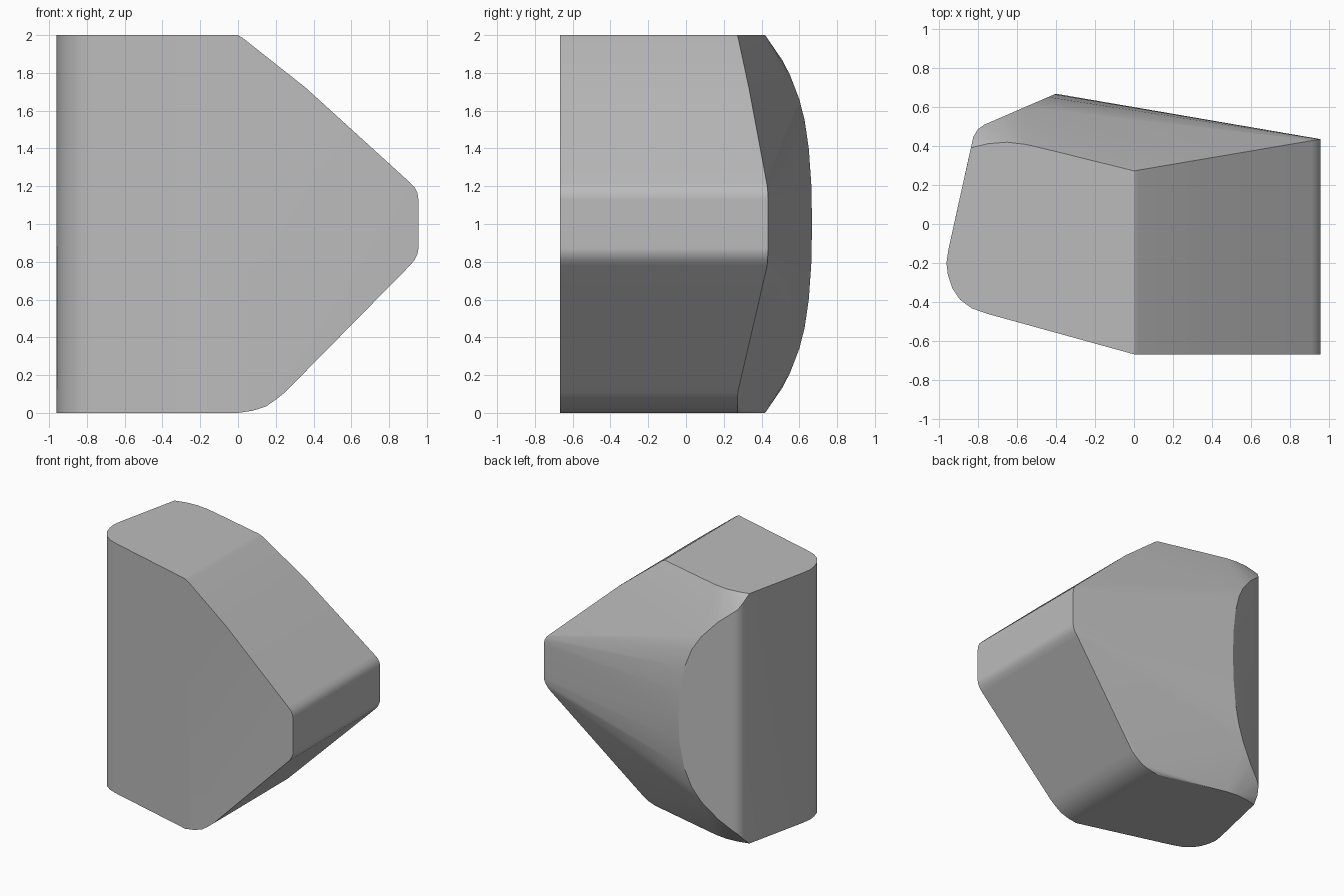
import bpy
import bmesh
import math

cube = bpy.data.objects.get("Cube")
if cube:
    bpy.data.objects.remove(cube)

points = []

# Sloping right-hand outline (x, z), swept from the flat front to the rear rim
outline = [(0, 2), (0.025, 1.985), (0.36, 1.72), (0.91, 1.22), (0.935, 1.195),
           (0.95, 1.165), (0.955, 1.13), (0.955, 0.87), (0.95, 0.84),
           (0.935, 0.81), (0.91, 0.78), (0.25, 0.11), (0.2, 0.07),
           (0.15, 0.035), (0.08, 0.012), (0, 0)]
for x, z in outline:
    rim = 0.272 + 0.17 * x
    if z < 0.8:
        rim = 0.272 + 0.16 * max(0, x - 0.24) / 0.68
    points += [(x, -0.667, z), (x, rim, z)]

# Upright left side: the same plan (x, y) at the top and the bottom
plan = [(-0.75, -0.46), (-0.83, -0.432), (-0.89, -0.388), (-0.93, -0.33),
        (-0.953, -0.26), (-0.96, -0.2), (-0.95, -0.13), (-0.835, 0.39),
        (-0.75, 0.411), (-0.65, 0.419), (-0.55, 0.407), (-0.42, 0.376)]
for x, y in plan:
    points += [(x, y, z) for z in (0, 2)]

# Bowed rear crest (height from the middle, y) lying on an upright slanted plane
crest = [(0, 0.667), (0.2, 0.664), (0.4, 0.65), (0.55, 0.628),
         (0.66, 0.6), (0.79, 0.55), (0.87, 0.508)]
for t, y in crest:
    x = -0.4 - (0.667 - y) * 2.31
    points += [(x, y, 1 + side * t) for side in (-1, 1)]

# Rounded rear left corner
for x, y, t in [(-0.8, 0.484, 0.9), (-0.823, 0.445, 0.95)]:
    points += [(x, y, 1 + side * t) for side in (-1, 1)]

# Wrap the sections in one convex skin
bm = bmesh.new()
for p in points:
    bm.verts.new(p)
hull = bmesh.ops.convex_hull(bm, input=bm.verts[:])
loose = {g for g in hull["geom_interior"] + hull["geom_unused"]
         if isinstance(g, bmesh.types.BMVert)}
bmesh.ops.delete(bm, geom=list(loose), context='VERTS')
bmesh.ops.dissolve_limit(bm, angle_limit=math.radians(0.5),
                         verts=bm.verts[:], edges=bm.edges[:])
bmesh.ops.recalc_face_normals(bm, faces=bm.faces[:])
mesh = bpy.data.meshes.new("faceted_block")
bm.to_mesh(mesh)
bm.free()
block = bpy.data.objects.new("faceted_block", mesh)
bpy.context.collection.objects.link(block)

# Plain grey finish
grey = bpy.data.materials.new("plain_grey")
grey.use_nodes = True
colour = (0.5, 0.5, 0.5, 1)
grey.diffuse_color = colour
grey.node_tree.nodes["Principled BSDF"].inputs["Base Color"].default_value = colour
mesh.materials.append(grey)

# Smooth rounded corners, crisp edges, flat large faces
bpy.ops.object.select_all(action='DESELECT')
block.select_set(True)
bpy.context.view_layer.objects.active = block
bpy.ops.object.shade_smooth_by_angle(angle=math.radians(30))
weighted = block.modifiers.new("weighted_normals", 'WEIGHTED_NORMAL')
weighted.keep_sharp = True
